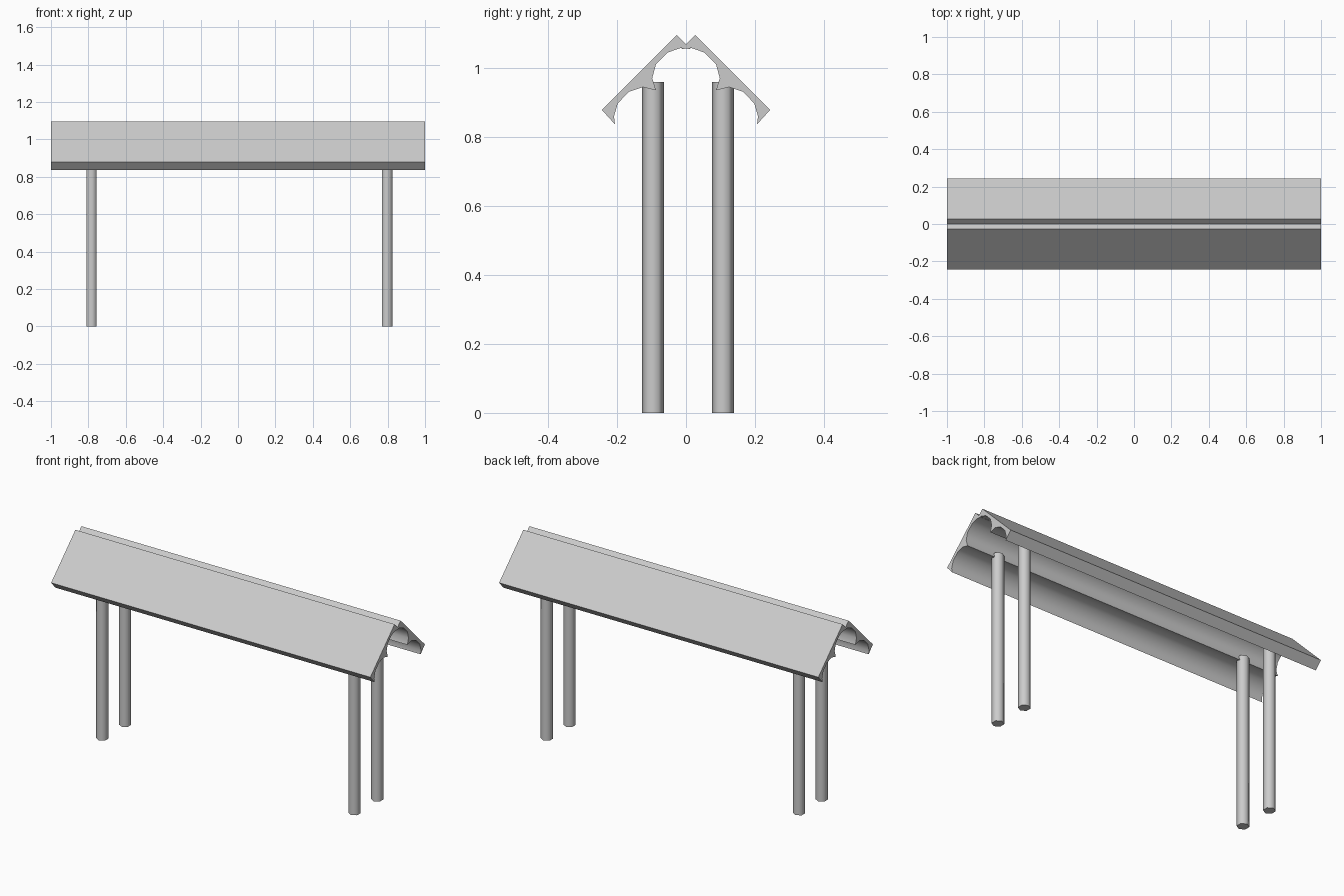
import bpy, bmesh, math

if "Cube" in bpy.data.objects:
    bpy.data.objects.remove(bpy.data.objects["Cube"])

# Half-roof cross-section (y, z): flat outer slope, two scooped arcs beneath
PROFILE = [(0.027, 1.096), (0.244, 0.879), (0.206, 0.837),
           (0.209, 0.860), (0.198, 0.898), (0.165, 0.932), (0.125, 0.945), (0.087, 0.936),
           (0.098, 0.971), (0.087, 1.012), (0.052, 1.046), (0.014, 1.059), (-0.014, 1.055)]


def finish(obj, angle):
    bpy.ops.object.select_all(action='DESELECT')
    obj.select_set(True)
    bpy.context.view_layer.objects.active = obj
    bpy.ops.object.shade_smooth_by_angle(angle=math.radians(angle))


def roof_half(name, side):
    # Extrude the profile along x
    bm = bmesh.new()
    face = bm.faces.new([bm.verts.new((-1, side * y, z)) for y, z in PROFILE])
    ext = bmesh.ops.extrude_face_region(bm, geom=[face])
    new = [v for v in ext['geom'] if isinstance(v, bmesh.types.BMVert)]
    bmesh.ops.translate(bm, verts=new, vec=(2, 0, 0))
    bmesh.ops.recalc_face_normals(bm, faces=bm.faces)
    mesh = bpy.data.meshes.new(name)
    bm.to_mesh(mesh)
    bm.free()
    obj = bpy.data.objects.new(name, mesh)
    bpy.context.collection.objects.link(obj)
    finish(obj, 40)


def post(name, x, y):
    # Six-sided post with corners pointing along y
    bpy.ops.mesh.primitive_cylinder_add(vertices=6, radius=0.032, depth=0.96,
                                        location=(x, y, 0.48))
    obj = bpy.context.object
    obj.name = name
    finish(obj, 65)


# Roof: two mirrored halves crossing at the ridge
roof_half("roof_back", 1)
roof_half("roof_front", -1)

# Four posts
for xn, x in (("left", -0.783), ("right", 0.797)):
    for yn, y in (("front", -0.096), ("back", 0.107)):
        post(f"post_{yn}_{xn}", x, y)
